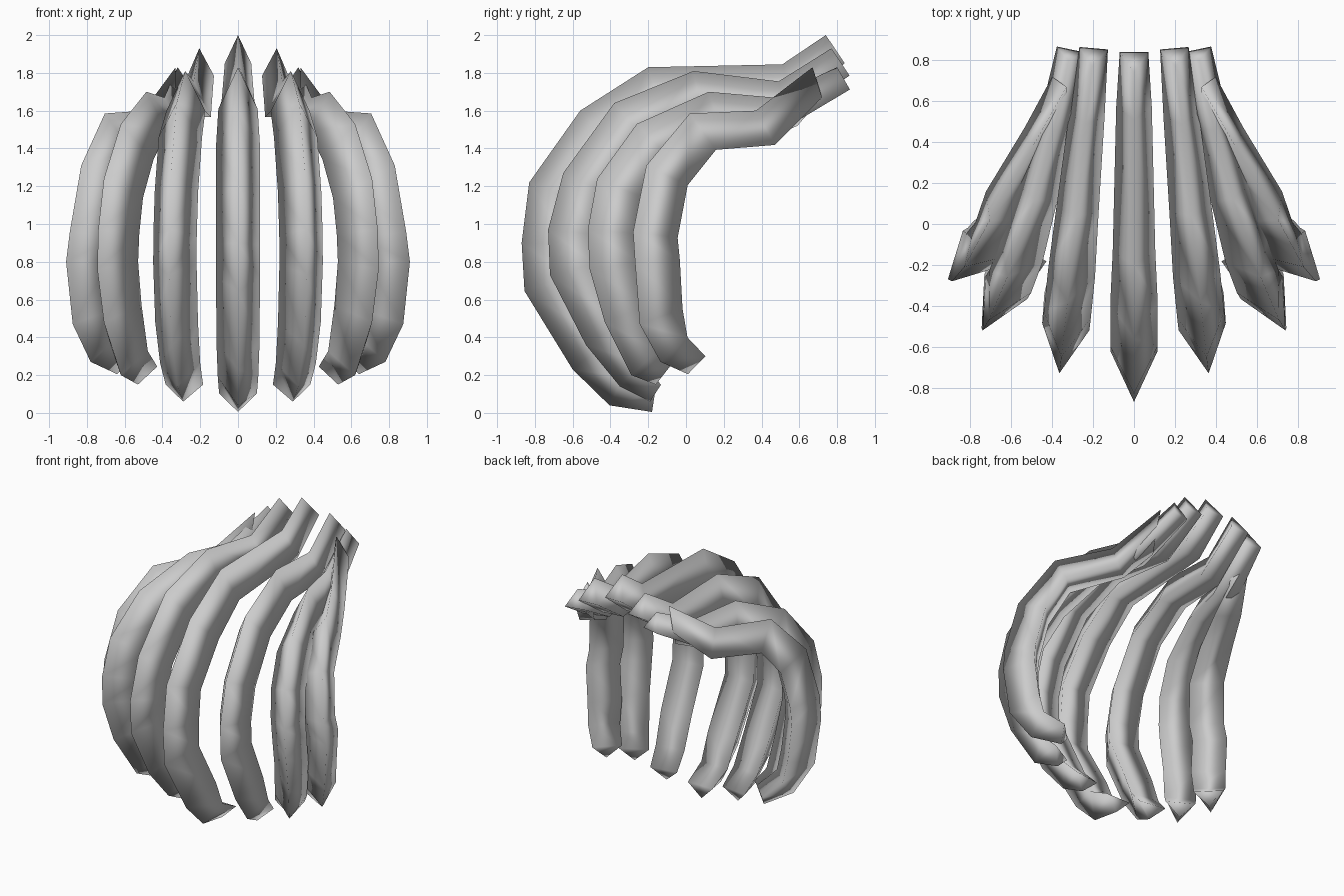
import bpy, bmesh, math
from mathutils import Vector

if "Cube" in bpy.data.objects:
    bpy.data.objects.remove(bpy.data.objects["Cube"])

bone = bpy.data.materials.new("pale grey")
bone.diffuse_color = (0.6, 0.6, 0.6, 1)
bone.use_nodes = True
bone.node_tree.nodes["Principled BSDF"].inputs["Base Color"].default_value = bone.diffuse_color

# Outer ridge of each rib (x, y, z), from the back end round to the lower tip
CENTRE = [(0, .74, 2.0), (0, .51, 1.845), (0, -.2, 1.83), (0, -.56, 1.6), (0, -.83, 1.22),
          (0, -.87, .9), (0, -.855, .645), (0, -.6, .23), (0, -.405, .04), (0, -.18, .005)]
INNER = [(.205, .77, 1.93), (.235, .49, 1.755), (.28, .04, 1.81), (.325, -.38, 1.64), (.355, -.65, 1.27),
         (.365, -.73, .97), (.365, -.72, .73), (.35, -.53, .36), (.32, -.35, .14), (.29, -.19, .06)]
MIDDLE = [(.32, .80, 1.83), (.39, .46, 1.67), (.485, .12, 1.70), (.62, -.26, 1.53), (.71, -.47, 1.24),
          (.74, -.52, .97), (.745, -.51, .76), (.71, -.43, .48), (.62, -.29, .2), (.53, -.16, .15)]
OUTER = [(.33, .67, 1.83), (.50, .37, 1.6), (.705, .02, 1.585), (.83, -.21, 1.31), (.89, -.28, .96),
         (.91, -.27, .8), (.875, -.245, .47), (.78, -.135, .27), (.64, .01, .205)]


def taper(f, start, mid, end):
    """Value along the rib: rises to mid by 30 %, falls to end after 75 %."""
    if f < .3:
        return start + (mid - start) * f / .3
    if f > .75:
        return mid + (end - mid) * (f - .75) / .25
    return mid


def make_rib(name, ridge, angles, depth, end_depth, sign=1, end_corners=None):
    # Triangular section: ridge outside, flat face inside
    pts = [Vector(p) for p in ridge]
    n = len(pts)
    bm = bmesh.new()
    rings = []
    for i, p in enumerate(pts):
        t = Vector()
        if i > 0:
            t += (p - pts[i - 1]).normalized()
        if i < n - 1:
            t += (pts[i + 1] - p).normalized()
        f = i / (n - 1)
        a = math.radians(taper(f, angles[0], angles[1], angles[1]))
        side = Vector((math.cos(a), math.sin(a), 0))
        outward = t.cross(side).normalized()
        base = p - outward * taper(f, end_depth, depth, .1)
        half = taper(f, .07, .116, .1)
        ring = [p, base + side * half, base - side * half]
        if i == 0 and end_corners:
            ring[1:] = [Vector(c) for c in end_corners]
        rings.append([bm.verts.new((v.x * sign, v.y, v.z)) for v in ring])
    for r, q in zip(rings, rings[1:]):
        for k in range(3):
            m = (k + 1) % 3
            bm.faces.new((r[k], r[m], q[m], q[k]))
    # Closed ends
    bm.faces.new(rings[0])
    bm.faces.new(rings[-1])
    for f in bm.faces:
        f.smooth = True
    bmesh.ops.recalc_face_normals(bm, faces=bm.faces[:])
    mesh = bpy.data.meshes.new(name)
    bm.to_mesh(mesh)
    bm.free()
    mesh.materials.append(bone)
    obj = bpy.data.objects.new(name, mesh)
    bpy.context.collection.objects.link(obj)


make_rib("centre_rib", CENTRE, (0, 0), .25, .18)
for label, s in (("right", 1), ("left", -1)):
    make_rib(label + "_inner_rib", INNER, (5, 8), .23, .17, s)
    make_rib(label + "_middle_rib", MIDDLE, (12, 29), .24, .13, s)
    # The back end of the outer rib twists into the middle rib
    make_rib(label + "_outer_rib", OUTER, (32, 45), .22, .17, s,
             ((.40, .72, 1.67), (.33, .59, 1.52)))
